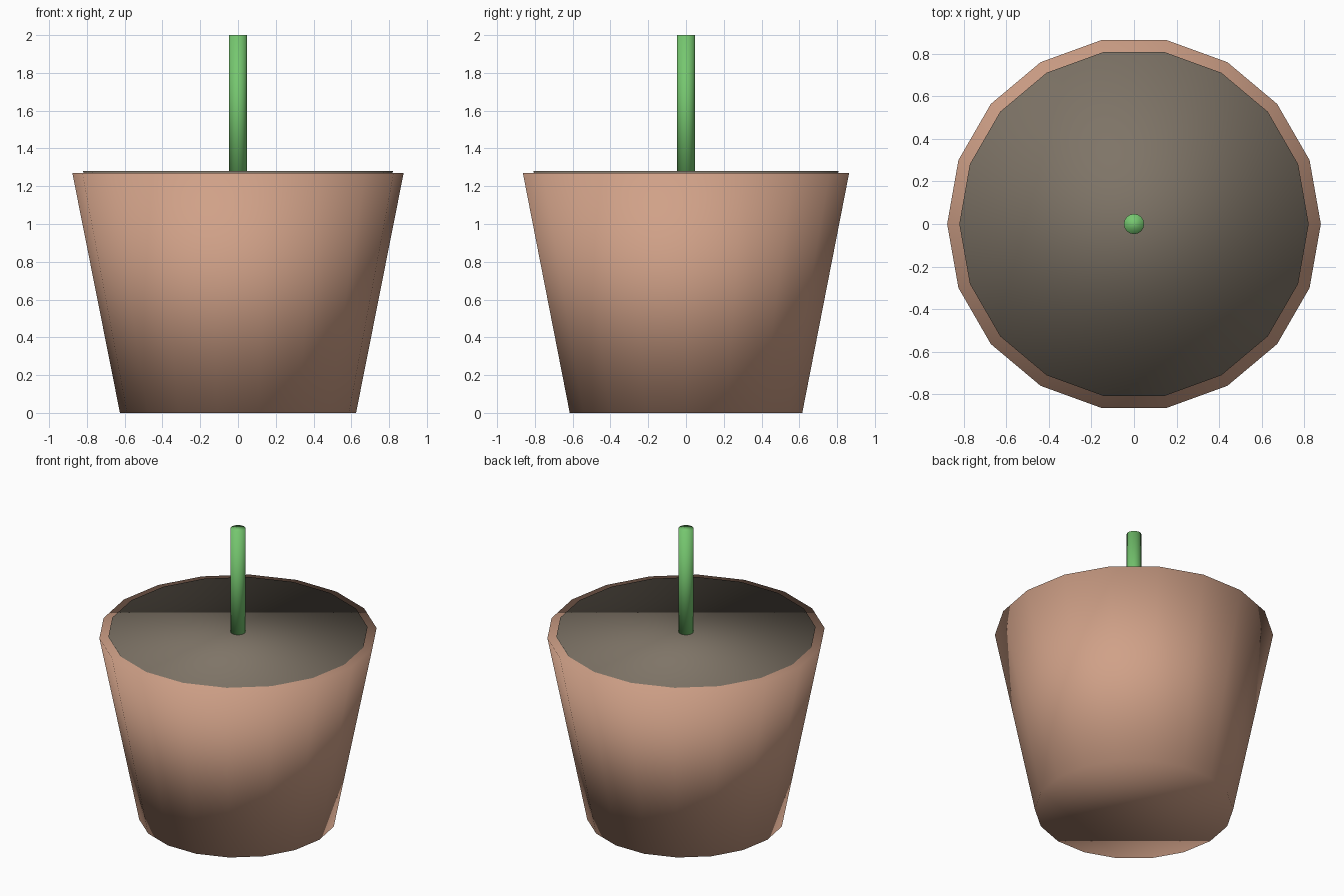
import bpy
import bmesh
from mathutils import Matrix

cube = bpy.data.objects.get("Cube")
if cube:
    bpy.data.objects.remove(cube, do_unlink=True)


def make_material(name, rgb):
    mat = bpy.data.materials.new(name)
    mat.use_nodes = True
    color = (*rgb, 1.0)
    mat.diffuse_color = color
    mat.node_tree.nodes["Principled BSDF"].inputs["Base Color"].default_value = color
    return mat


def tapered_cylinder(name, sides, r_bottom, r_top, z_bottom, z_top, mat):
    """Closed round solid, smooth over every face, with a corner on the x axis."""
    bm = bmesh.new()
    bmesh.ops.create_cone(bm, cap_ends=True, segments=sides, radius1=r_bottom,
                          radius2=r_top, depth=z_top - z_bottom,
                          matrix=Matrix.Translation((0, 0, (z_bottom + z_top) / 2)))
    # turn so that a corner lies on the x axis
    corner = max(bm.verts, key=lambda v: v.co.y).co
    if abs(corner.x) < 0.001:
        bmesh.ops.rotate(bm, verts=bm.verts, cent=(0, 0, 0),
                         matrix=Matrix.Rotation(-1.5707963, 3, 'Z'))
    for face in bm.faces:
        face.smooth = True
    mesh = bpy.data.meshes.new(name)
    bm.to_mesh(mesh)
    bm.free()
    mesh.materials.append(mat)
    obj = bpy.data.objects.new(name, mesh)
    bpy.context.collection.objects.link(obj)
    return obj


terracotta = make_material("terracotta", (0.63, 0.355, 0.245))
soil_brown = make_material("soil brown", (0.21, 0.175, 0.135))
stem_green = make_material("stem green", (0.18, 0.57, 0.16))

# Pot, soil filling it just past the rim, and a straight stem
tapered_cylinder("pot", 18, 0.625, 0.877, 0.0, 1.27, terracotta)
tapered_cylinder("soil", 18, 0.585, 0.82, 0.09, 1.28, soil_brown)
tapered_cylinder("stem", 32, 0.047, 0.047, 1.2, 2.0, stem_green)
